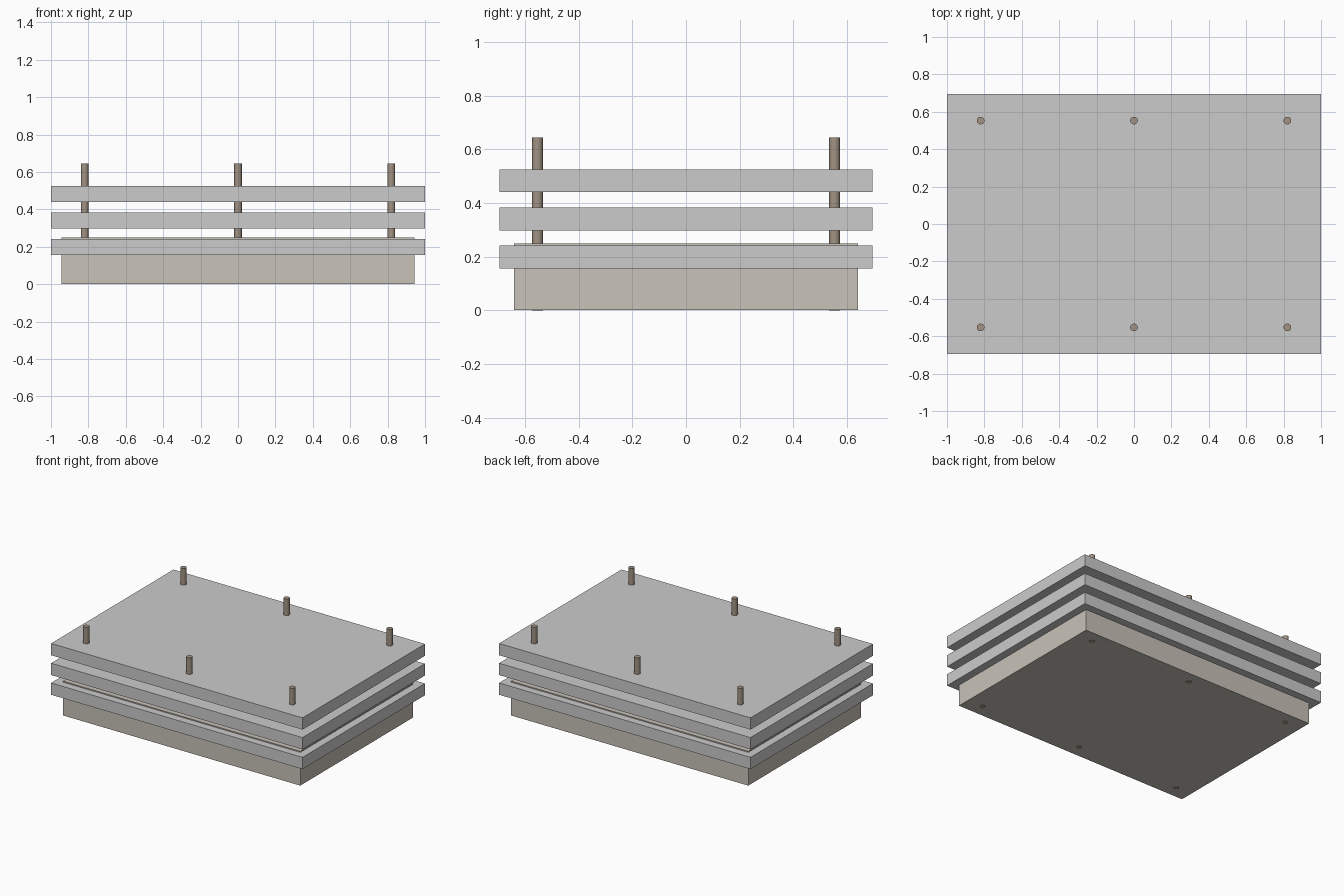
import bpy

if "Cube" in bpy.data.objects:
    bpy.data.objects.remove(bpy.data.objects["Cube"])


def material(name, color):
    m = bpy.data.materials.new(name)
    m.diffuse_color = color
    m.use_nodes = True
    m.node_tree.nodes["Principled BSDF"].inputs["Base Color"].default_value = m.diffuse_color
    return m


def box(name, half_x, half_y, z0, z1, mat=None):
    bpy.ops.mesh.primitive_cube_add(size=2, location=(0, 0, (z0 + z1) / 2))
    ob = bpy.context.object
    ob.name = name
    ob.scale = (half_x, half_y, (z1 - z0) / 2)
    bpy.ops.object.transform_apply(location=False, rotation=False, scale=True)
    if mat:
        ob.data.materials.append(mat)
    return ob


def rod(name, x, y, z0, z1, radius, mat):
    bpy.ops.mesh.primitive_cylinder_add(
        vertices=24, radius=radius, depth=z1 - z0, location=(x, y, (z0 + z1) / 2))
    ob = bpy.context.object
    ob.name = name
    bpy.ops.object.shade_smooth_by_angle()
    ob.data.materials.append(mat)


concrete = material("warm_concrete", (0.58, 0.54, 0.48, 1))
brown = material("brown_column", (0.36, 0.29, 0.23, 1))

# Ground storey core, poking just above the first slab
box("core_block", 0.944, 0.641, 0.002, 0.249, concrete)

# Three evenly stacked floor slabs
for i in range(3):
    z = 0.156 + i * 0.142
    box(f"floor_slab_{i + 1}", 1.0, 0.695, z, z + 0.085)

# Two rows of columns running through everything
for side, y in (("front", -0.553), ("back", 0.553)):
    for i, x in enumerate((-0.82, 0, 0.82)):
        rod(f"{side}_column_{i + 1}", x, y, 0, 0.644, 0.0205, brown)
